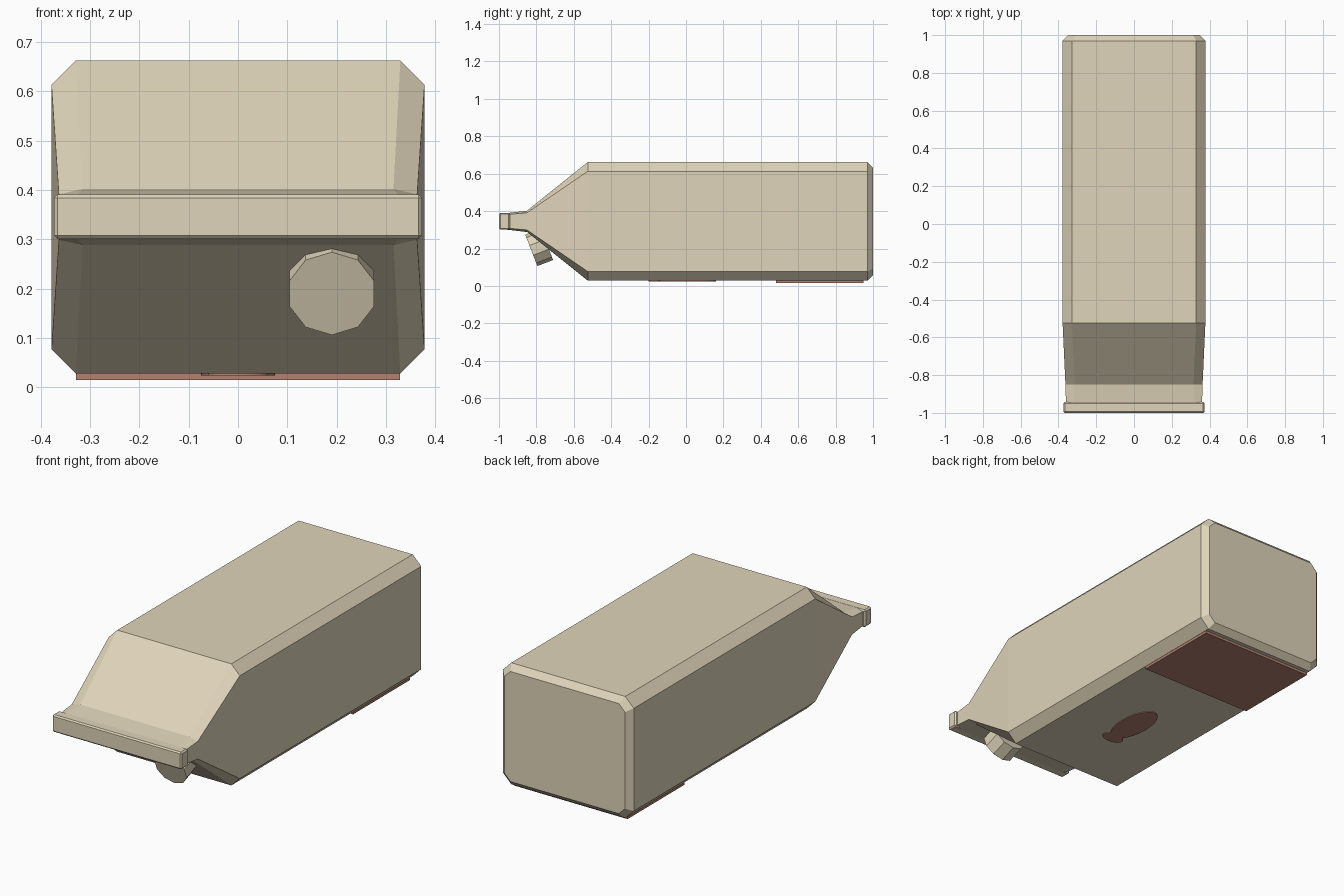
import bpy, bmesh, math
from mathutils import Matrix, Vector

cube = bpy.data.objects.get("Cube")
if cube:
    bpy.data.objects.remove(cube, do_unlink=True)


def make_material(name, rgb):
    mat = bpy.data.materials.new(name)
    mat.use_nodes = True
    mat.diffuse_color = (*rgb, 1)
    mat.node_tree.nodes["Principled BSDF"].inputs["Base Color"].default_value = (*rgb, 1)
    return mat


cream = make_material("cream", (0.74, 0.66, 0.49))
brown = make_material("red brown", (0.46, 0.22, 0.16))


def finish(name, bm, mat):
    bmesh.ops.recalc_face_normals(bm, faces=bm.faces[:])
    mesh = bpy.data.meshes.new(name)
    bm.to_mesh(mesh)
    bm.free()
    mesh.materials.append(mat)
    obj = bpy.data.objects.new(name, mesh)
    bpy.context.collection.objects.link(obj)
    return obj


def box(name, low, high, mat, bevel=0):
    bm = bmesh.new()
    low, high = Vector(low), Vector(high)
    bmesh.ops.create_cube(bm, size=1)
    for v in bm.verts:
        v.co = (low + high) / 2 + v.co * (high - low)
    if bevel:
        bmesh.ops.bevel(bm, geom=bm.edges[:], offset=bevel, segments=1, affect="EDGES")
    return finish(name, bm, mat)


def disc(name, sides, matrix, mat):
    bm = bmesh.new()
    bmesh.ops.create_cone(bm, cap_ends=True, segments=sides,
                          radius1=1, radius2=1, depth=1, matrix=matrix)
    return finish(name, bm, mat)


# Carton: chamfered sections lofted from the neck to the base
# (y, half width, half width of flat, half height, half height of flat)
MID = 0.345
sections = [
    (-0.96, 0.36, 0.325, 0.044, 0.036),
    (-0.85, 0.363, 0.315, 0.057, 0.046),
    (-0.525, 0.378, 0.329, 0.317, 0.268),
    (0.97, 0.378, 0.329, 0.317, 0.268),
    (1.0, 0.348, 0.313, 0.287, 0.252),
]
bm = bmesh.new()
rings = []
for y, w, wf, h, hf in sections:
    quarter = [(w, hf), (wf, h)]
    outline = (quarter + [(-x, z) for x, z in reversed(quarter)]
               + [(-x, -z) for x, z in quarter]
               + [(x, -z) for x, z in reversed(quarter)])
    rings.append([bm.verts.new((x, y, MID + z)) for x, z in outline])
for a, b in zip(rings, rings[1:]):
    for i in range(len(a)):
        j = (i + 1) % len(a)
        bm.faces.new((a[i], a[j], b[j], b[i]))
bm.faces.new(rings[0])
bm.faces.new(rings[-1])
finish("carton_body", bm, cream)

# Sealed strip across the neck
box("seal_strip", (-0.373, -1.0, 0.301), (0.373, -0.942, 0.391), cream, 0.007)

# Ten-sided pouring cap, tilted on the lower slope
axis = Vector((0, -0.93, -0.36)).normalized()
depth = 0.09
center = Vector((0.19, -0.827, 0.19)) - axis * depth / 2
cap_matrix = (Matrix.Translation(center) @ Matrix.Rotation(math.atan2(0.93, -0.36), 4, "X")
              @ Matrix.Diagonal((0.09, 0.09, depth, 1)))
disc("pouring_cap", 10, cap_matrix, cream)

# Painted label and fish-shaped mark on the underside
box("label_band", (-0.328, 0.48, 0.0145), (0.328, 0.95, 0.0285), brown)
for name, y, rx, ry in (("fish_mark_body", 0.0, 0.075, 0.16),
                        ("fish_mark_tail", -0.165, 0.06, 0.035)):
    disc(name, 32, Matrix.Translation((0, y, 0.027)) @ Matrix.Diagonal((rx, ry, 0.006, 1)), brown)
